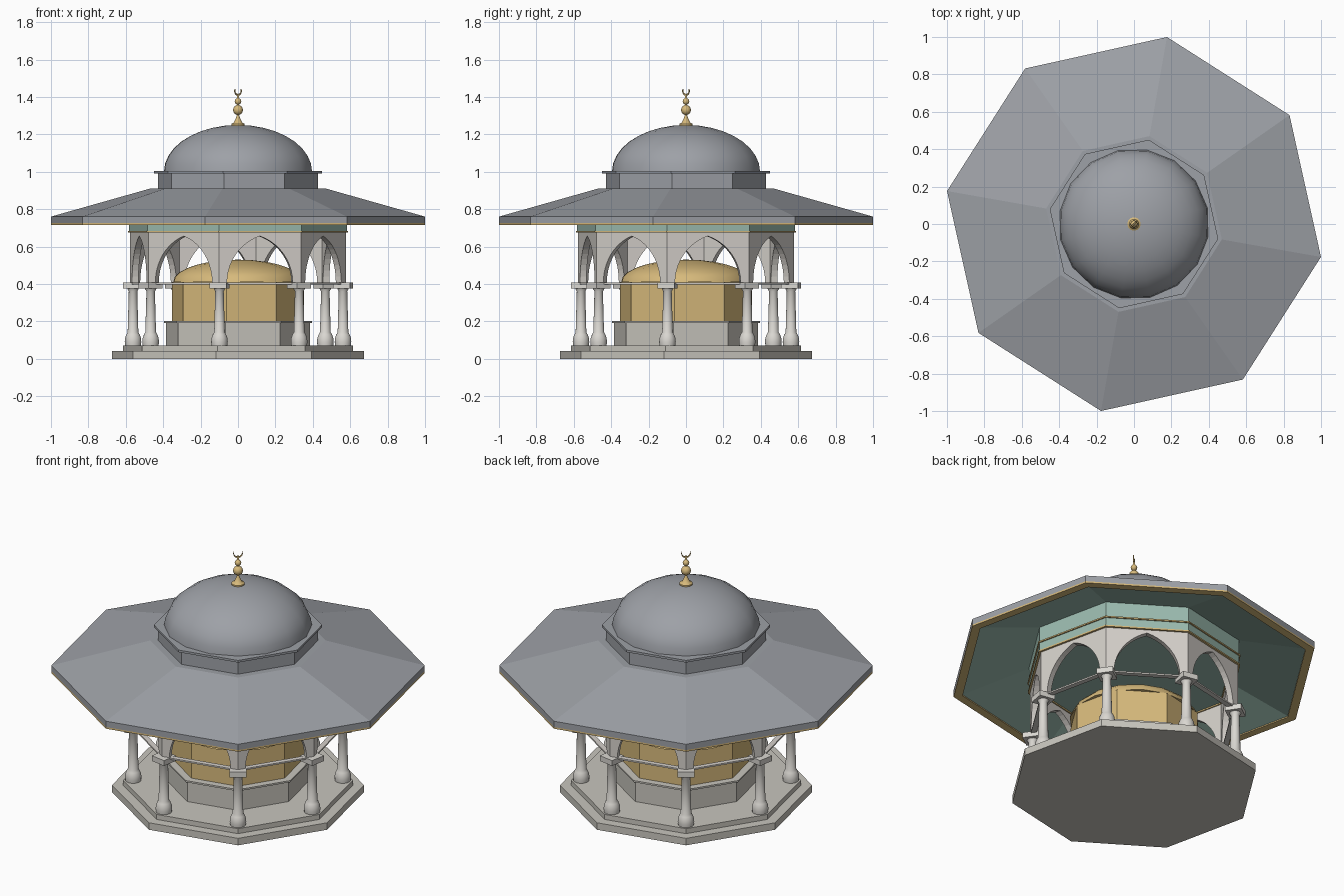
import bpy, bmesh, math
from math import sin, cos, pi, radians
from mathutils import Matrix

cube = bpy.data.objects.get("Cube")
if cube:
    bpy.data.objects.remove(cube, do_unlink=True)

TURN = radians(-10)   # whole pavilion is turned slightly off axis
BAY = pi / 4


def material(name, r, g, b):
    m = bpy.data.materials.new(name)
    m.use_nodes = True
    m.diffuse_color = (r, g, b, 1)
    m.node_tree.nodes["Principled BSDF"].inputs["Base Color"].default_value = (r, g, b, 1)
    return m


LEAD = material("lead_grey", .34, .355, .385)
STONE = material("pale_stone", .58, .56, .51)
WALL = material("warm_white_stone", .66, .63, .59)
MARBLE = material("marble", .70, .68, .64)
GOLD = material("gold", .68, .49, .20)
TEAL = material("teal_paint", .33, .50, .43)


def finish(name, bm, mats, smooth=False):
    bmesh.ops.remove_doubles(bm, verts=bm.verts, dist=1e-5)
    bmesh.ops.recalc_face_normals(bm, faces=bm.faces)
    me = bpy.data.meshes.new(name)
    bm.to_mesh(me)
    bm.free()
    for m in mats:
        me.materials.append(m)
    if smooth:
        me.polygons.foreach_set("use_smooth", [True] * len(me.polygons))
        me.set_sharp_from_angle(angle=radians(40))
    ob = bpy.data.objects.new(name, me)
    bpy.context.collection.objects.link(ob)
    return ob


def lathe(name, profile, mats, sides=8, smooth=False, slots=None, closed=False):
    """Turn (radius, z) points about z; slots gives a material per profile segment."""
    bm = bmesh.new()
    rings = []
    for i in range(sides):
        a = TURN + 2 * pi * i / sides
        rings.append([bm.verts.new((r * cos(a), r * sin(a), z)) for r, z in profile])
    count = len(profile)
    for i in range(sides):
        p, q = rings[i], rings[(i + 1) % sides]
        for j in range(count if closed else count - 1):
            k = (j + 1) % count
            if profile[j][0] == 0 and profile[k][0] == 0:
                continue
            quad = [p[j], q[j], q[k], p[k]]
            if profile[j][0] == 0:
                quad = [p[j], q[k], p[k]]
            elif profile[k][0] == 0:
                quad = [p[j], q[j], p[k]]
            bm.faces.new(quad).material_index = slots[j] if slots else 0
    return finish(name, bm, mats, smooth)


def prism(name, r, z0, z1, mat):
    return lathe(name, [(0, z0), (r, z0), (r, z1), (0, z1)], [mat])


def ring(name, r0, r1, z0, z1, mat):
    return lathe(name, [(r0, z0), (r1, z0), (r1, z1), (r0, z1)], [mat], closed=True)


def dome(r, z, h, steps):
    return [(r * cos(pi / 2 * i / steps) if i < steps else 0, z + h * sin(pi / 2 * i / steps))
            for i in range(steps + 1)]


def box(name, size, matrix, mat):
    bm = bmesh.new()
    bmesh.ops.create_cube(bm, size=1, matrix=Matrix.Diagonal((*size, 1)))
    ob = finish(name, bm, [mat])
    ob.matrix_world = matrix
    return ob


# Stepped base
prism("lower_step", .685, 0, .042, STONE)
prism("upper_step", .625, .042, .072, STONE)

# Central tank
prism("tank_plinth", .39, .072, .192, STONE)
prism("plinth_lip", .402, .192, .202, STONE)
prism("tank_body", .358, .202, .41, GOLD)
lathe("tank_dome", [(0, .41)] + dome(.352, .41, .12, 7), [GOLD], 16, True)

# Columns, capitals, tie plates
R_COL = .57
column = [(0, .072), (.043, .072), (.045, .09), (.043, .112), (.036, .13), (.029, .142),
          (.023, .36), (.032, .376), (0, .376)]
for i in range(8):
    a = TURN + i * BAY
    place = Matrix.Translation((R_COL * cos(a), R_COL * sin(a), 0))
    if i == 0:
        first = lathe("column", column, [MARBLE], 16, True)
        ob = first
    else:
        ob = bpy.data.objects.new("column", first.data)
        bpy.context.collection.objects.link(ob)
    ob.matrix_world = place
    box("capital", (.092, .092, .032),
        Matrix.Translation((0, 0, .391)) @ place @ Matrix.Rotation(a, 4, 'Z'), MARBLE)
    mid = a + BAY / 2
    apothem = R_COL * cos(BAY / 2)
    box("tie_plate", (.03, 2 * R_COL * sin(BAY / 2), .009),
        Matrix.Translation((apothem * cos(mid), apothem * sin(mid), .402))
        @ Matrix.Rotation(mid, 4, 'Z'), WALL)

# Pointed arch walls
R_WALL, SPRING, TOP = .585, .406, .678
HALF, RISE, THICK, STEPS = .18, .25, .035, 10
side = R_WALL * sin(BAY / 2)
radius = (HALF ** 2 + RISE ** 2) / (2 * HALF)
sweep = math.asin(RISE / radius)
right = [(HALF - radius + radius * cos(sweep * i / STEPS), SPRING + radius * sin(sweep * i / STEPS))
         for i in range(STEPS + 1)]
right[-1] = (0, SPRING + RISE)
outline = right + [(-x, z) for x, z in reversed(right[:-1])]
outline += [(-side, SPRING), (-side, TOP), (side, TOP), (side, SPRING)]
bm = bmesh.new()
for i in range(8):
    spin = Matrix.Rotation(TURN + (i + .5) * BAY, 4, 'Z')
    out = R_WALL * cos(BAY / 2)
    front = [bm.verts.new((out, x, z)) for x, z in outline]
    back = [bm.verts.new((out - THICK, x, z)) for x, z in outline]
    bm.faces.new(front)
    bm.faces.new(back[::-1])
    for j in range(len(outline)):
        k = (j + 1) % len(outline)
        bm.faces.new((front[j], back[j], back[k], front[k]))
    bmesh.ops.transform(bm, matrix=spin, verts=front + back)
finish("arch_walls", bm, [WALL])

# Painted frieze with gold mouldings
prism("frieze", .592, .683, .84, TEAL)
ring("lower_moulding", .54, .598, .675, .684, GOLD)
ring("upper_moulding", .58, .6, .732, .74, GOLD)

# Wide roof: lead above, gold eave edge, teal soffit
lathe("roof", [(0, .91), (.477, .91), (1.015, .76), (1.015, .725), (1.015, .715),
               (.965, .715), (.965, .722), (.592, .83), (0, .83)],
      [LEAD, GOLD, TEAL], slots=[0, 0, 0, 1, 1, 1, 2, 2])

# Drum and dome
prism("drum", .435, .905, .99, LEAD)
prism("drum_flange", .457, .99, 1.003, LEAD)
lathe("dome", [(0, 1.0)] + dome(.402, 1.0, .25, 9), [LEAD], 16, True)


# Finial
def ball(r, z, steps=8):
    return [(max(r * sin(pi * i / steps), .006), z - r * cos(pi * i / steps))
            for i in range(steps + 1)]


lathe("finial", [(0, 1.243), (.036, 1.243), (.036, 1.256), (.022, 1.264), (.01, 1.29)]
      + ball(.027, 1.33) + ball(.018, 1.376) + [(.006, 1.416), (0, 1.418)], [GOLD], 16, True)

# Crescent, opening upward, set diagonally
bm = bmesh.new()
arcs = []
for i in range(17):
    a = radians(-205 + 230 * i / 16)
    w = .0065 * sin(pi * i / 16) + .0008
    arcs.append([bm.verts.new(((.026 - d) * cos(a), y, (.026 - d) * sin(a)))
                 for d, y in ((0, -.003), (w, -.003), (w, .003), (0, .003))])
for p, q in zip(arcs, arcs[1:]):
    for j in range(4):
        bm.faces.new((p[j], p[j - 1], q[j - 1], q[j]))
bm.faces.new(arcs[0])
bm.faces.new(arcs[-1][::-1])
crescent = finish("crescent", bm, [GOLD])
crescent.matrix_world = Matrix.Translation((0, 0, 1.432)) @ Matrix.Rotation(pi / 4, 4, 'Z')
